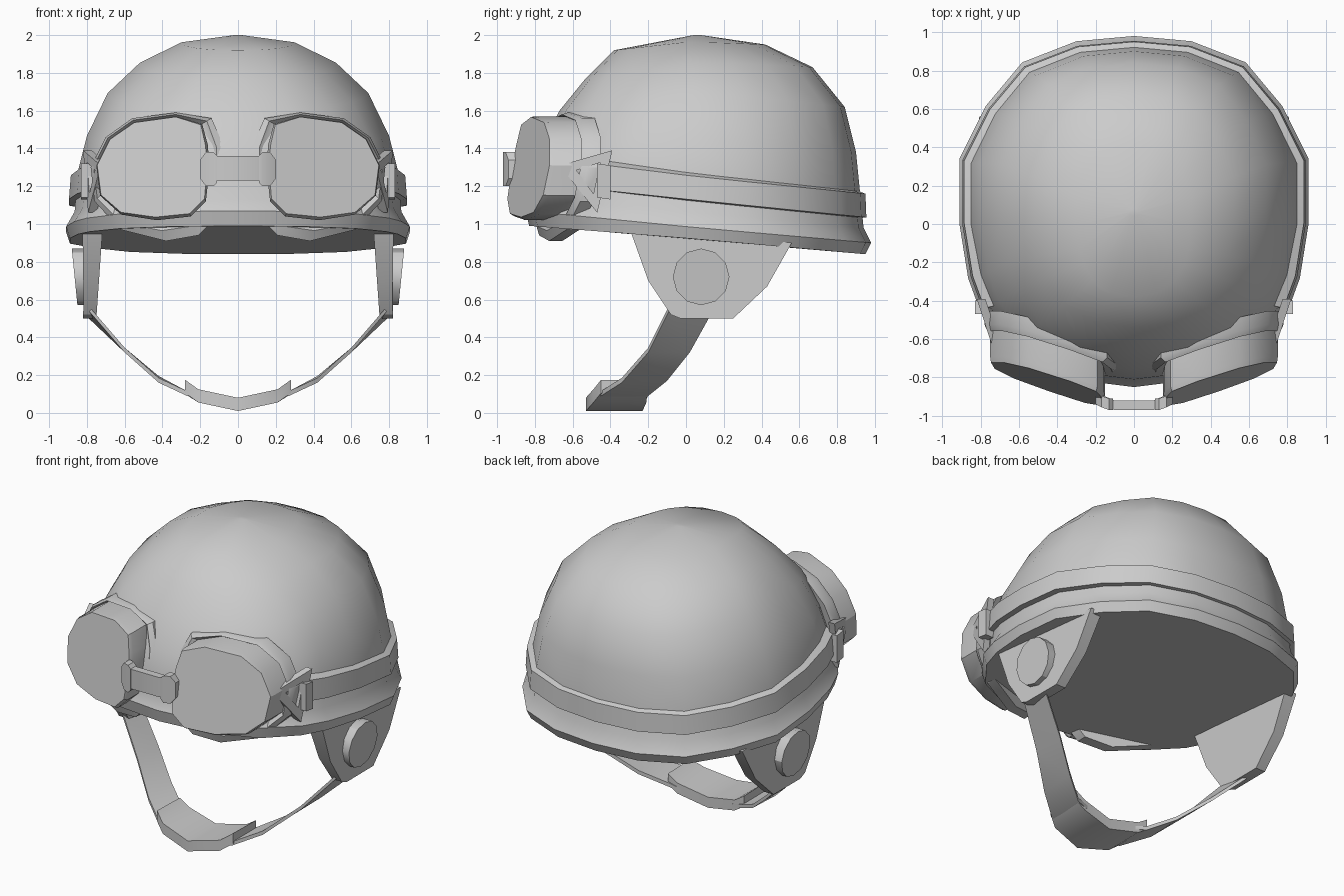
import bpy, bmesh, math

cube = bpy.data.objects.get("Cube")
if cube:
    bpy.data.objects.remove(cube, do_unlink=True)

grey = bpy.data.materials.new("plain grey")
grey.use_nodes = True
grey.diffuse_color = (0.6, 0.6, 0.6, 1)
grey.node_tree.nodes["Principled BSDF"].inputs["Base Color"].default_value = (0.6, 0.6, 0.6, 1)


def loft(name, rings, cyclic=False, mirror=False, angle=30):
    """Skin closed rings of equal length; cap the ends unless cyclic."""
    bm = bmesh.new()
    loops = [[bm.verts.new(p) for p in ring] for ring in rings]
    n = len(loops[0])
    pairs = list(zip(loops, loops[1:]))
    if cyclic:
        pairs.append((loops[-1], loops[0]))
    for a, b in pairs:
        for i in range(n):
            j = (i + 1) % n
            bm.faces.new((a[i], a[j], b[j], b[i]))
    if not cyclic:
        bm.faces.new(loops[0])
        bm.faces.new(loops[-1])
    bmesh.ops.recalc_face_normals(bm, faces=bm.faces)
    mesh = bpy.data.meshes.new(name)
    bm.to_mesh(mesh)
    bm.free()
    mesh.materials.append(grey)
    obj = bpy.data.objects.new(name, mesh)
    bpy.context.collection.objects.link(obj)
    if mirror:
        obj.modifiers.new("mirror", "MIRROR")
    bpy.ops.object.select_all(action="DESELECT")
    obj.select_set(True)
    bpy.context.view_layer.objects.active = obj
    bpy.ops.object.shade_smooth_by_angle(angle=math.radians(angle))
    return obj


# Plan outline of the shell, back to front, then mirrored
half = [(0, 1), (.33, .97), (.64, .85), (.85, .6), (1, .3), (1, -.07),
        (.95, -.38), (.88, -.57), (.7, -.8), (.4, -.95), (0, -1)]
outline = half + [(-u, v) for u, v in half[-2:0:-1]]


def plan_point(u, v, width, front, back, z_front, z_mid, z_back):
    y = (front + back) / 2 + v * (back - front) / 2
    z = z_mid + v * (z_back - z_mid if v > 0 else z_mid - z_front)
    return (u * width, y, z)


# Shell: half width, front y, back y, then heights at front, middle, back
levels = [
    (.89, -.83, .95, .99, .92, .84),
    (.91, -.85, .98, 1.07, .98, .90),
    (.865, -.82, .94, 1.13, 1.06, .98),
    (.85, -.81, .92, 1.27, 1.27, 1.18),
    (.80, -.76, .90, 1.42, 1.47, 1.38),
    (.69, -.67, .84, 1.60, 1.70, 1.62),
    (.52, -.54, .67, 1.76, 1.86, 1.83),
    (.30, -.38, .42, 1.92, 1.965, 1.95),
    (.02, .04, .08, 2, 2, 2),
]
loft("helmet_shell", [[plan_point(u, v, *lv) for u, v in outline] for lv in levels], angle=35)

# Goggle strap around the back of the shell
section = [(.84, -.8, .91, 1.22, 1.115, 1.03), (.895, -.83, .955, 1.22, 1.125, 1.035),
           (.885, -.82, .95, 1.36, 1.25, 1.16), (.83, -.79, .90, 1.38, 1.275, 1.18)]
side = half[7:0:-1]
path = side + [half[0]] + [(-u, v) for u, v in side[::-1]]
loft("goggle_strap", [[plan_point(u, v, *s) for s in section] for u, v in path])

# Goggle frames and lenses
lens = [(.19, 1.53), (.33, 1.57), (.55, 1.54), (.68, 1.45), (.75, 1.31), (.73, 1.15),
        (.62, 1.05), (.43, 1.02), (.25, 1.04), (.17, 1.12), (.15, 1.3), (.16, 1.42)]
rim = [(.14, 1.56), (.33, 1.59), (.56, 1.56), (.7, 1.46), (.78, 1.3), (.76, 1.12),
       (.62, .97), (.38, .91), (.21, .94), (.12, 1.03), (.07, 1.2), (.07, 1.4)]


def goggle_ring(mix, depth):
    pts = []
    for (a, b), (c, d) in zip(rim, lens):
        x, z = a + (c - a) * mix, b + (d - b) * mix
        pts.append((x, depth + .34 * (x - .42) + .17 * (z - 1.27), z))
    return pts


loft("goggle_frame", [goggle_ring(0, -.58), goggle_ring(0, -.65),
                      goggle_ring(.5, -.68), goggle_ring(1, -.66)], mirror=True)
loft("goggle_lens", [goggle_ring(1, -.62), goggle_ring(1, -.81), goggle_ring(1.15, -.84)], mirror=True)


def slab(x, y, z, depth, height):
    return [(x, y, z - height), (x, y + depth, z - height),
            (x, y + depth, z + height), (x, y, z + height)]


# Nose bridge with its end clips
loft("nose_bridge", [slab(x, y, 1.295, .05, .065)
                     for x, y in ((-.17, -.94), (-.1, -.97), (.1, -.97), (.17, -.94))])
loft("bridge_clip", [slab(.11, -.97, 1.29, .06, .07), slab(.13, -.97, 1.29, .06, .09),
                     slab(.17, -.955, 1.29, .06, .09), slab(.2, -.94, 1.29, .06, .05)], mirror=True)

# Triangular buckle and the strap loop through it
outer = [(-.67, 1.31), (-.39, 1.39), (-.47, 1.06)]
inner = [(-.58, 1.285), (-.455, 1.325), (-.49, 1.16)]


def buckle_x(y):
    return .81 + .33 * (y + .42)


loft("strap_buckle", [[(buckle_x(y) + dx, y, z) for (y, z), dx in
                       ((o, 0), (o, -.045), (i, -.045), (i, 0))]
                      for o, i in zip(outer, inner)], cyclic=True, mirror=True)
loft("strap_loop", [[(x, y, z) for x, z in ((.77, 1.13 + s), (.83, 1.13 + s), (.83, 1.31 + s), (.77, 1.31 + s))]
                    for y, s in ((-.47, .01), (-.4, 0))], mirror=True)

# Ear flaps
flap = [(-.3, .98), (-.2, .7), (-.08, .52), (-.03, .5), (.25, .5), (.43, .67), (.56, .9)]
loft("ear_flap", [[(.75 - .07 * (z - .5), y, z) for y, z in flap],
                  [(.825 + .07 * (z - .5) - .22 * (y - .1) ** 2, y, z) for y, z in flap]], mirror=True)

# Round ear discs
circle = [(.08 + .15 * math.cos(t * math.tau / 12), .72 + .15 * math.sin(t * math.tau / 12))
          for t in range(12)]
loft("ear_disc", [[(x + .1 * (z - .72), y, z) for y, z in circle] for x in (.8, .865)], mirror=True)


def band(name, rows, thick):
    """Strap across the model from rows of x, front y, back y, front z, back z."""
    rows = rows + [(-r[0],) + r[1:] for r in rows[::-1] if r[0] > 0]
    loft(name, [[(x, f, zf), (x, b, zb), (x, b, zb + thick), (x, f, zf + thick)]
                for x, f, b, zf, zb in rows])


# Chin strap and chin cup
band("chin_strap", [(.79, -.09, .12, .54, .5), (.6, -.2, .02, .32, .32), (.42, -.34, -.1, .16, .17),
                    (.27, -.45, -.2, .09, .09), (0, -.5, -.24, .02, .02)], .025)
band("chin_cup", [(.28, -.45, -.21, .105, .1), (.21, -.49, -.21, .055, .055),
                  (0, -.53, -.23, .01, .01)], .07)
